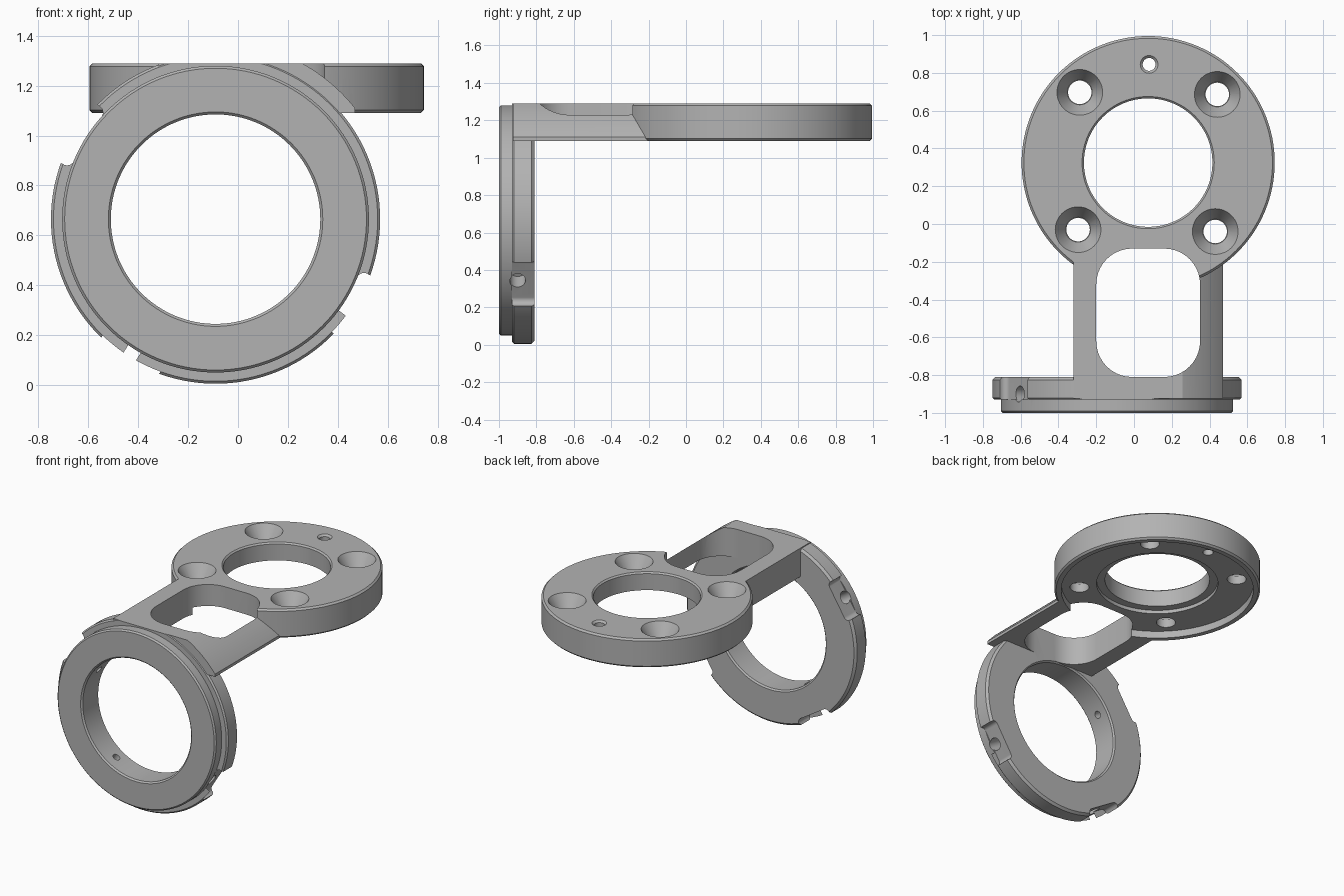
import bpy, bmesh
from math import cos, sin, pi, radians
from mathutils import Matrix, Vector

if "Cube" in bpy.data.objects:
    bpy.data.objects.remove(bpy.data.objects["Cube"])

metal = bpy.data.materials.new("satin grey metal")
metal.use_nodes = True
GREY = (0.45, 0.45, 0.45, 1)
metal.diffuse_color = GREY
metal.node_tree.nodes["Principled BSDF"].inputs["Base Color"].default_value = GREY

FACE_Y = Matrix.Rotation(pi / 2, 4, "X")    # local height points to the front
TOP, BOTTOM = 1.29, 1.09
RING = Vector((-0.09, 0, 0.665))            # upright ring axis
DISC = Vector((0.075, 0.325, 0))            # flat disc axis


def finish(name, bm, matrix=Matrix()):
    bmesh.ops.transform(bm, matrix=matrix, verts=bm.verts)
    bmesh.ops.recalc_face_normals(bm, faces=bm.faces)
    mesh = bpy.data.meshes.new(name)
    bm.to_mesh(mesh)
    bm.free()
    mesh.materials.append(metal)
    obj = bpy.data.objects.new(name, mesh)
    bpy.context.collection.objects.link(obj)
    return obj


def lathe(name, profile, matrix, sides=128):
    """Spin a closed (radius, height) outline into a ring."""
    bm = bmesh.new()
    rows = [[bm.verts.new((r * cos(2 * pi * i / sides), r * sin(2 * pi * i / sides), h))
             for r, h in profile] for i in range(sides)]
    for i in range(sides):
        a, b = rows[i], rows[(i + 1) % sides]
        for j in range(len(profile)):
            k = (j + 1) % len(profile)
            bm.faces.new((a[j], b[j], b[k], a[k]))
    return finish(name, bm, matrix)


def cone(name, r_low, r_high, low, high, matrix, sides=48):
    bm = bmesh.new()
    bmesh.ops.create_cone(bm, cap_ends=True, segments=sides, radius1=r_low, radius2=r_high,
                          depth=high - low, matrix=Matrix.Translation((0, 0, (low + high) / 2)))
    return finish(name, bm, matrix)


def box(name, low, high, bevel=0, axis=2, matrix=Matrix()):
    """Box whose edges along one axis may be rounded."""
    low, high = Vector(low), Vector(high)
    bm = bmesh.new()
    bmesh.ops.create_cube(bm, size=1)
    for v in bm.verts:
        v.co = Vector(c * s + m for c, s, m in zip(v.co, high - low, (low + high) / 2))
    if bevel:
        edges = [e for e in bm.edges if abs((e.verts[0].co - e.verts[1].co)[axis]) > 1e-4]
        bmesh.ops.bevel(bm, geom=edges, offset=bevel, segments=10, profile=0.5, affect="EDGES")
    return finish(name, bm, matrix)


def combine(target, tool, operation):
    tool.hide_render = True
    mod = target.modifiers.new(operation, "BOOLEAN")
    mod.operation, mod.solver, mod.object = operation, "EXACT", tool
    bpy.context.view_layer.objects.active = target
    bpy.ops.object.modifier_apply(modifier=mod.name)
    bpy.data.objects.remove(tool)


def cut(target, tool):
    combine(target, tool, "DIFFERENCE")


# Upright clamp ring with a stepped flange
to_ring = Matrix.Translation(RING)
ring = lathe("clamp_ring", [(0.43, 0.81), (0.645, 0.81), (0.66, 0.825), (0.66, 0.92),
                            (0.65, 0.93), (0.615, 0.93), (0.615, 0.99), (0.605, 1.0),
                            (0.43, 1.0), (0.42, 0.99), (0.42, 0.82)], to_ring @ FACE_Y)
cut(ring, box("flat_cutter", (-1, -1.2, TOP), (1, 0, 1.6)))

# Notches in the flange, each with a stepped radial screw hole
for angle in (148, 238, 328):
    turn = to_ring @ Matrix.Rotation(radians(-angle), 4, "Y")
    cut(ring, box("notch_cutter", (0.605, -0.93, -0.137), (0.85, -0.7, 0.137), 0.03, 1, turn))
    radial = turn @ Matrix.Translation((0, -0.9, 0)) @ Matrix.Rotation(pi / 2, 4, "Y")
    cut(ring, cone("screw_cutter", 0.042, 0.042, 0.5, 0.8, radial, 32))
    cut(ring, cone("screw_tip_cutter", 0.024, 0.024, 0.3, 0.7, radial, 32))

# Connecting arm, its top rounded around the clamp ring axis
arm = box("arm", (-0.32, -0.925, BOTTOM), (0.47, -0.1, TOP))
combine(arm, cone("arm_rounding", 0.715, 0.715, -0.1, 1.1, to_ring @ FACE_Y, 160), "INTERSECT")

# Flat disc with chamfered rims
to_disc = Matrix.Translation(DISC)
bracket = lathe("mounting_bracket", [(0.35, BOTTOM), (0.658, BOTTOM), (0.67, BOTTOM + 0.012),
                                     (0.67, TOP - 0.012), (0.658, TOP), (0.35, TOP),
                                     (0.34, TOP - 0.01), (0.34, BOTTOM + 0.01)], to_disc)
combine(bracket, arm, "UNION")

# Window through the arm, shallow recess and bore step underneath
cut(bracket, box("window_cutter", (-0.2, -0.81, 1.0), (0.35, -0.13, 1.4), 0.19))
cut(bracket, cone("recess_cutter", 0.625, 0.625, 1.0, 1.14, to_disc, 128))
cut(bracket, cone("bore_step_cutter", 0.395, 0.395, 1.0, 1.165, to_disc, 128))

# Countersunk mounting holes and one small pin hole
for x, y in ((-0.287, 0.697), (0.441, 0.686), (-0.296, -0.03), (0.43, -0.04)):
    at = Matrix.Translation((x, y, 0))
    cut(bracket, cone("hole_cutter", 0.062, 0.062, 1.0, 1.4, at))
    cut(bracket, cone("sink_cutter", 0.066, 0.124, 1.2, TOP + 0.005, at))
pin = Matrix.Translation((0.08, 0.845, 0))
cut(bracket, cone("pin_cutter", 0.034, 0.034, 1.0, 1.4, pin))
cut(bracket, cone("pin_sink_cutter", 0.034, 0.05, 1.277, TOP + 0.003, pin))

# Join the two halves and smooth the round walls
combine(bracket, ring, "UNION")
bpy.ops.object.select_all(action="DESELECT")
bracket.select_set(True)
bpy.context.view_layer.objects.active = bracket
bpy.ops.object.shade_smooth_by_angle(angle=radians(25))
